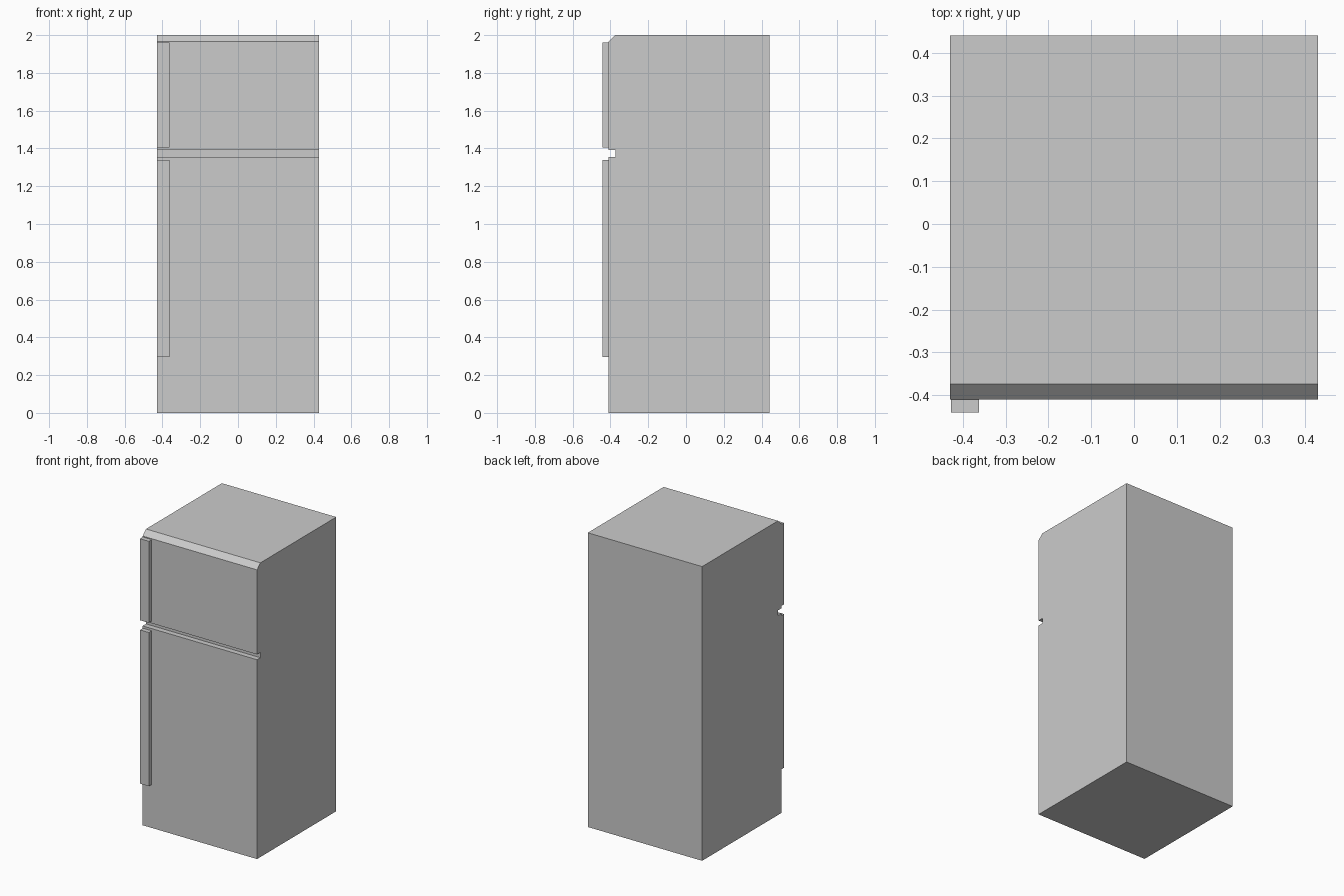
import bpy, bmesh

if "Cube" in bpy.data.objects:
    bpy.data.objects.remove(bpy.data.objects["Cube"])


def prism(name, profile, x0, x1):
    """Extrude a (y, z) profile along x from x0 to x1."""
    bm = bmesh.new()
    face = bm.faces.new([bm.verts.new((x0, y, z)) for y, z in profile])
    ext = bmesh.ops.extrude_face_region(bm, geom=[face])
    verts = [v for v in ext["geom"] if isinstance(v, bmesh.types.BMVert)]
    bmesh.ops.translate(bm, verts=verts, vec=(x1 - x0, 0, 0))
    bmesh.ops.recalc_face_normals(bm, faces=bm.faces[:])
    mesh = bpy.data.meshes.new(name)
    bm.to_mesh(mesh)
    bm.free()
    obj = bpy.data.objects.new(name, mesh)
    bpy.context.collection.objects.link(obj)
    return obj


FRONT, BACK, INSET = -0.41, 0.441, -0.374

# Cabinet: side profile with a groove between the doors and a chamfered top front edge
prism("fridge_body", [
    (FRONT, 0), (FRONT, 1.355), (INSET, 1.355), (INSET, 1.391),
    (FRONT, 1.391), (FRONT, 1.966), (INSET, 2.0), (BACK, 2.0), (BACK, 0),
], -0.43, 0.43)

# Door handles: upright bars on the left of each door
for name, z0, z1 in (("fridge_door_handle", 0.295, 1.34),
                     ("freezer_door_handle", 1.406, 1.96)):
    prism(name, [(FRONT, z0), (FRONT, z1), (-0.441, z1), (-0.441, z0)],
          -0.428, -0.362)
